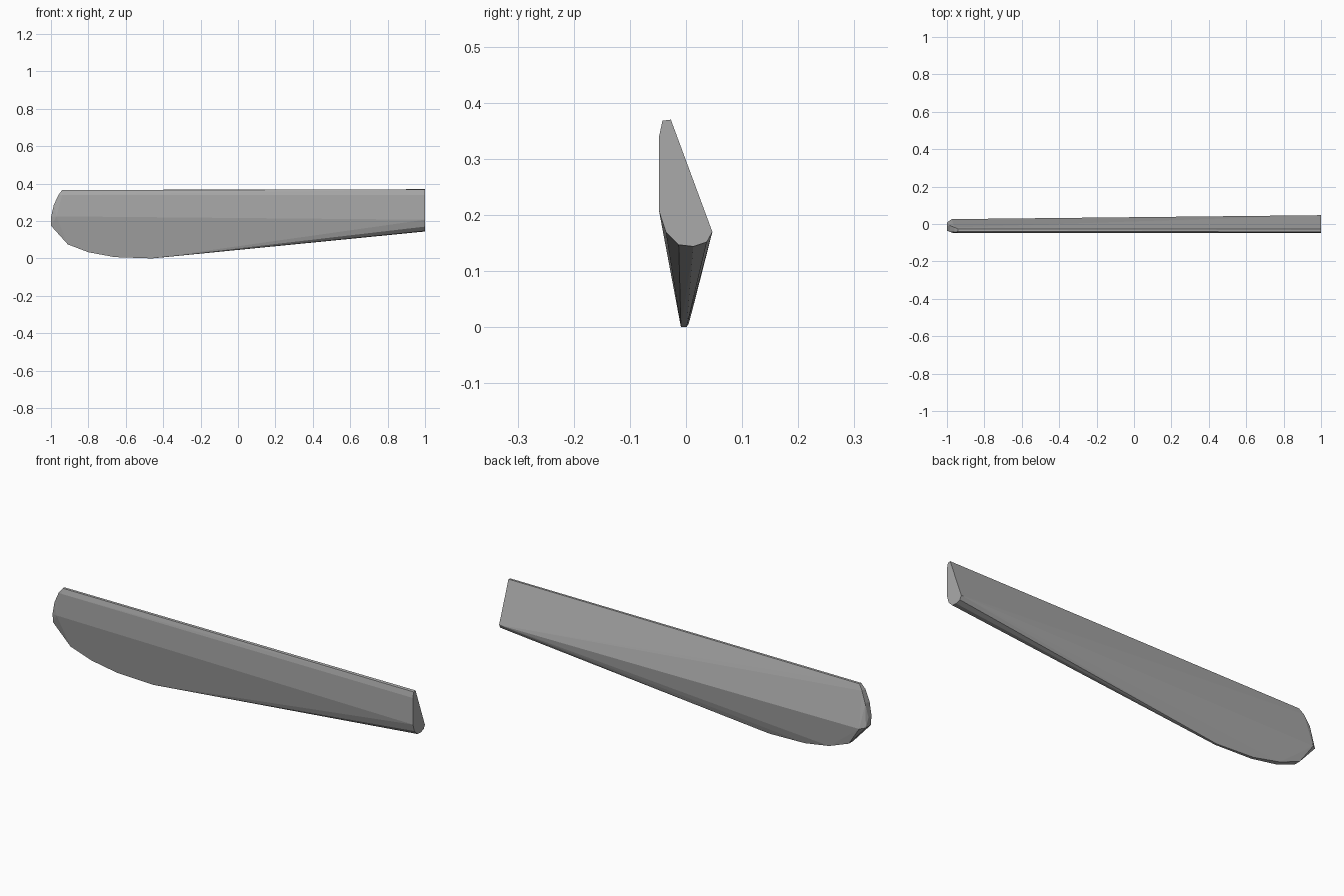
import bpy
import bmesh

cube = bpy.data.objects.get("Cube")
if cube:
    bpy.data.objects.remove(cube, do_unlink=True)

# Plain grey surface
grey = bpy.data.materials.new("plain grey")
grey.use_nodes = True
colour = (0.4, 0.4, 0.4, 1)
grey.diffuse_color = colour
grey.node_tree.nodes["Principled BSDF"].inputs["Base Color"].default_value = colour

# Flat cut end: cross-section in y, z
root = [(-0.042, 0.368), (-0.027, 0.37), (0.047, 0.17), (0.037, 0.152),
        (0.013, 0.144), (-0.013, 0.147), (-0.036, 0.17), (-0.048, 0.207),
        (-0.048, 0.34)]

# Rounded tip: x, z and the front and back y of each station
tip = [(-0.94, 0.366, -0.04, -0.027), (-0.96, 0.34, -0.044, -0.018),
       (-0.985, 0.285, -0.042, -0.008), (-1, 0.22, -0.036, -0.012),
       (-1, 0.175, -0.03, 0.008), (-0.91, 0.075, -0.021, 0.014),
       (-0.8, 0.033, -0.014, 0.012), (-0.66, 0.007, -0.01, 0.005),
       (-0.46, 0, -0.009, 0.001)]

# Side corners where the broad faces meet the tip
corners = [(-0.975, 0.026, 0.17), (-0.97, -0.047, 0.225), (-0.94, -0.047, 0.34)]

points = [(1, y, z) for y, z in root] + corners
for x, z, front, back in tip:
    points += [(x, front, z), (x, back, z)]

# Blade: faceted convex skin around the profile
bm = bmesh.new()
for p in points:
    bm.verts.new(p)
hull = bmesh.ops.convex_hull(bm, input=bm.verts)
loose = {g for g in hull["geom_interior"] + hull["geom_unused"]
         if isinstance(g, bmesh.types.BMVert)}
bmesh.ops.delete(bm, geom=list(loose), context="VERTS")
bmesh.ops.dissolve_limit(bm, angle_limit=0.01, verts=bm.verts, edges=bm.edges)
bmesh.ops.recalc_face_normals(bm, faces=bm.faces)

mesh = bpy.data.meshes.new("blade")
bm.to_mesh(mesh)
bm.free()
mesh.materials.append(grey)
blade = bpy.data.objects.new("blade", mesh)
bpy.context.collection.objects.link(blade)
